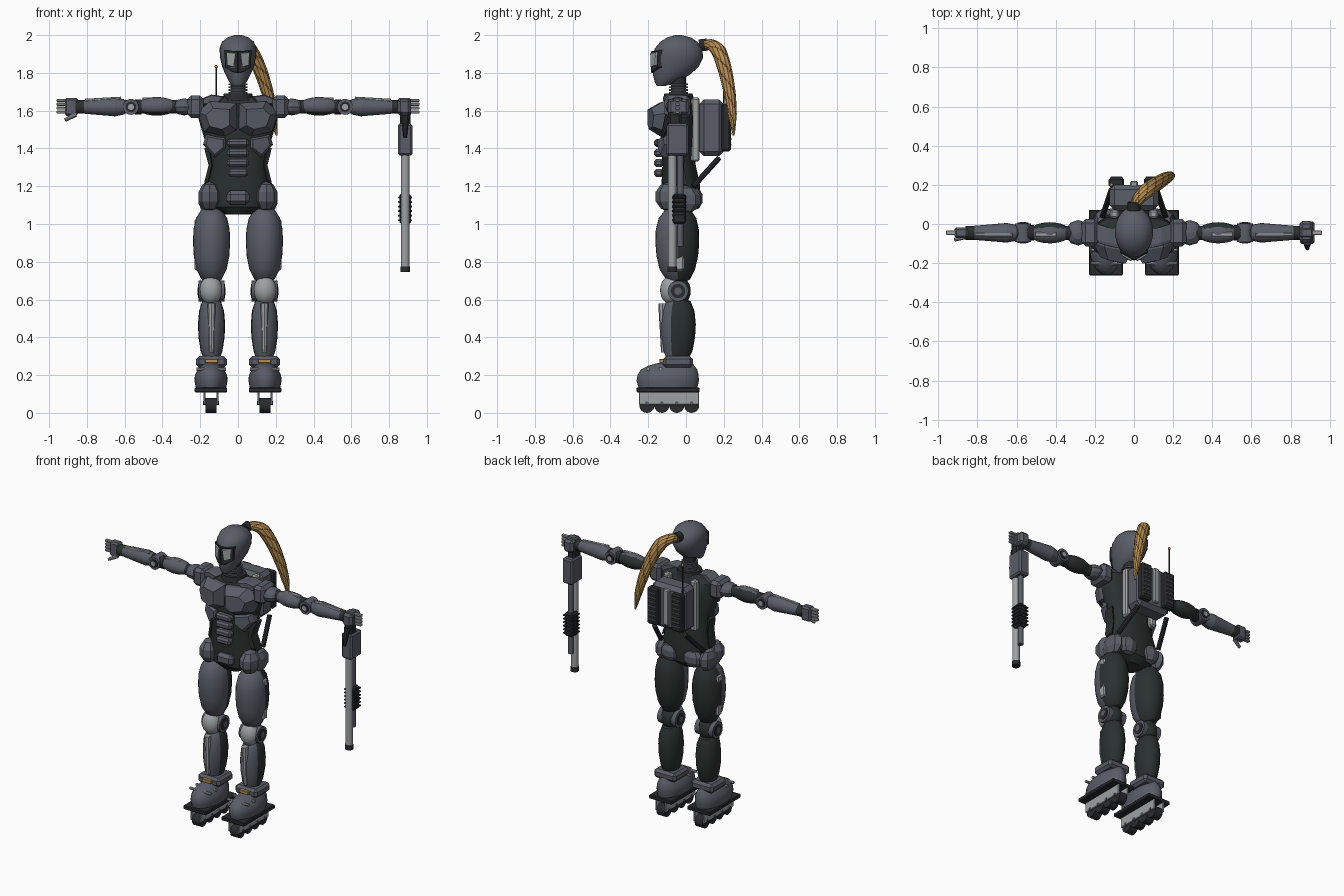
import bpy, bmesh, math
from mathutils import Matrix, Vector

cube = bpy.data.objects.get("Cube")
if cube:
    bpy.data.objects.remove(cube)


def material(name, r, g, b):
    m = bpy.data.materials.new(name)
    m.use_nodes = True
    m.diffuse_color = (r, g, b, 1)
    node = next(n for n in m.node_tree.nodes if n.type == 'BSDF_PRINCIPLED')
    node.inputs["Base Color"].default_value = (r, g, b, 1)
    node.inputs["Roughness"].default_value = 0.6
    return m


armour = material("armour grey", 0.1, 0.11, 0.135)
suit = material("suit dark green", 0.022, 0.03, 0.028)
light = material("light metal", 0.34, 0.36, 0.37)
rubber = material("black rubber", 0.022, 0.024, 0.027)
tan = material("tan", 0.48, 0.27, 0.08)
brown = material("brown", 0.13, 0.07, 0.025)


def finish(name, bm, mats, both=False, smooth=True, rule=None):
    """Turn a bmesh into an object, or into a left and right pair."""
    mats = mats if isinstance(mats, tuple) else (mats,)
    for side in ((1, -1) if both else (1,)):
        if side < 0:
            for v in bm.verts:
                v.co.x *= -1
        bmesh.ops.recalc_face_normals(bm, faces=bm.faces[:])
        for f in bm.faces:
            f.smooth = smooth
            if rule:
                f.material_index = int(rule(f.calc_center_median()))
        for e in bm.edges:
            e.smooth = e.calc_face_angle(0) < math.radians(35)
        label = name if not both else ("left_" if side > 0 else "right_") + name
        me = bpy.data.meshes.new(label)
        bm.to_mesh(me)
        for m in mats:
            me.materials.append(m)
        bpy.context.collection.objects.link(bpy.data.objects.new(label, me))
    bm.free()


def box(name, loc, size, mat, both=False, bevel=0.006, tilt=0):
    bm = bmesh.new()
    bmesh.ops.create_cube(bm, size=1, matrix=Matrix.Diagonal((*size, 1)))
    if bevel:
        bmesh.ops.bevel(bm, geom=bm.edges[:], offset=bevel, segments=1, affect='EDGES')
    bm.transform(Matrix.Translation(loc) @ Matrix.Rotation(tilt, 4, 'X'))
    finish(name, bm, mat, both, False)


def ball(name, loc, radii, mats, both=False, segs=24, rule=None):
    bm = bmesh.new()
    bmesh.ops.create_uvsphere(bm, u_segments=segs, v_segments=max(4, segs * 2 // 3), radius=1)
    bm.transform(Matrix.Translation(loc) @ Matrix.Diagonal((*radii, 1)))
    finish(name, bm, mats, both, segs > 10, rule)


def rod(name, a, b, r1, mat, both=False, r2=None, segs=20):
    a, b = Vector(a), Vector(b)
    bm = bmesh.new()
    turn = (b - a).to_track_quat('Z', 'Y').to_matrix().to_4x4()
    bmesh.ops.create_cone(bm, cap_ends=True, segments=segs, radius1=r1,
                          radius2=r1 if r2 is None else r2, depth=(b - a).length,
                          matrix=Matrix.Translation((a + b) / 2) @ turn)
    finish(name, bm, mat, both)


def skin(bm, rings):
    for lo, hi in zip(rings, rings[1:]):
        for k in range(len(lo)):
            j = (k + 1) % len(lo)
            bm.faces.new((lo[k], lo[j], hi[j], hi[k]))
    bm.faces.new(rings[0])
    bm.faces.new(rings[-1])


def loft(name, rows, mats, cx=0, both=False, power=1, rule=None, segs=28):
    """Stack rounded sections given as height, half width, front y and back y."""
    def bend(v):
        return math.copysign(abs(v) ** power, v)
    bm = bmesh.new()
    turns = [math.tau * k / segs for k in range(segs)]
    skin(bm, [[bm.verts.new((cx + w * bend(math.cos(t)),
                             (f + b) / 2 + (b - f) / 2 * bend(math.sin(t)), z))
               for t in turns] for z, w, f, b in rows])
    finish(name, bm, mats, both, True, rule)


def plate(name, outline, y, depth, bow, mat, inset=0.65, back=0.03):
    """Faceted armour plate, bowed around the body, as a mirrored pair."""
    bm = bmesh.new()
    mx = sum(p[0] for p in outline) / len(outline)
    mz = sum(p[1] for p in outline) / len(outline)
    rings = []
    for s, dy in ((1, back), (1, 0), (inset, -depth)):
        pts = [(mx + (x - mx) * s, mz + (z - mz) * s) for x, z in outline]
        rings.append([bm.verts.new((x, y + dy + bow * x * x, z)) for x, z in pts])
    skin(bm, rings)
    finish(name, bm, mat, True, False)


# Head, visor and neck
loft("head", [(1.73, .025, -.155, -.11), (1.75, .045, -.165, -.06), (1.79, .066, -.175, .02),
              (1.83, .083, -.18, .065), (1.88, .095, -.178, .09), (1.93, .098, -.165, .087),
              (1.965, .084, -.135, .06), (1.988, .055, -.1, .025), (2, .018, -.055, -.025)], armour)
plate("visor_frame", [(0, 1.915), (.072, 1.92), (.068, 1.83), (.03, 1.805), (0, 1.80)],
      -.182, .004, 8, rubber, .95, .02)
plate("visor_pane", [(.012, 1.905), (.062, 1.91), (.058, 1.84), (.022, 1.83)],
      -.187, .004, 8, light, .95, .01)
rod("neck_core", (0, -.04, 1.64), (0, -.04, 1.78), .04, rubber)
for i in range(4):
    z = 1.69 + i * .015
    rod("neck_ring", (0, -.04, z), (0, -.04, z + .009), .05, armour)
rod("collar", (0, -.04, 1.655), (0, -.04, 1.69), .083, rubber, r2=.075)

# Ponytail with a tie
path = [Vector(p) for p in ((0, .09, 1.945), (.02, .125, 1.95), (.065, .17, 1.92), (.115, .205, 1.82),
                            (.155, .23, 1.7), (.185, .245, 1.58), (.205, .253, 1.46))]
radii = (.022, .032, .04, .038, .033, .024, .002)
bm, rings, sides, steps = bmesh.new(), [], 24, 8
for i in range(len(path) - 1):
    a, b, c, d = (path[min(max(i + k, 0), len(path) - 1)] for k in (-1, 0, 1, 2))
    for s in range(steps):
        t = s / steps
        mid = .5 * (2 * b + (c - a) * t + (2 * a - 5 * b + 4 * c - d) * t * t
                    + (3 * b - a - 3 * c + d) * t ** 3)
        q = (c - b).lerp(d - c, t) if i < len(path) - 2 else c - b
        q = q.to_track_quat('Z', 'Y')
        r = radii[i] + (radii[i + 1] - radii[i]) * t
        rings.append([bm.verts.new(mid + q @ Vector((math.cos(math.tau * k / sides),
                     math.sin(math.tau * k / sides), 0)) * r * (1 if k % 2 else .93))
                      for k in range(sides)])
skin(bm, rings)
for n, f in enumerate(bm.faces):
    f.material_index = (n + n // sides) % 6 == 0
finish("ponytail", bm, (tan, brown), smooth=False)
rod("hair_tie", (0, .07, 1.945), (0, .112, 1.95), .032, rubber)

# Torso suit and chest armour
loft("torso_suit", [(1.05, .07, -.1, .02), (1.09, .145, -.13, .06), (1.2, .172, -.13, .075),
                    (1.32, .146, -.125, .05), (1.43, .172, -.135, .05), (1.56, .21, -.135, .05),
                    (1.64, .2, -.115, .04), (1.675, .1, -.09, .02)], suit, power=.85)
plate("chest_plate", [(.006, 1.64), (.15, 1.65), (.215, 1.59), (.18, 1.49), (.07, 1.465), (.006, 1.5)],
      -.145, .06, 1.2, armour, .6, .05)
plate("rib_plate", [(.065, 1.455), (.17, 1.475), (.185, 1.42), (.125, 1.35), (.065, 1.4)],
      -.14, .02, 1.6, armour, .75, .04)
plate("waist_plate", [(.15, 1.42), (.178, 1.4), (.155, 1.31), (.18, 1.21), (.155, 1.22), (.135, 1.31)],
      -.12, .01, 2, suit, .8, .06)
for i in range(4):
    box("abdomen_plate", (0, -.145, 1.27 + i * .053), (.115 - .008 * (i == 0), .05, .042), armour, bevel=.012)
plate("collar_plate", [(.07, 1.675), (.14, 1.685), (.19, 1.665), (.2, 1.63), (.1, 1.64)],
      -.115, .015, 1, armour, .8, .08)

# Hips
ball("hip_guard", (.15, -.085, 1.145), (.062, .08, .08), armour, True, 8)
ball("side_hip_guard", (.165, -.01, 1.13), (.045, .09, .075), armour, True, 8)
ball("rear_guard", (.085, .045, 1.135), (.07, .045, .062), armour, True, 8)
box("belt_plate", (0, -.13, 1.14), (.12, .06, .075), armour, bevel=.02)

# Backpack with vents, rails, struts and aerial
box("backpack", (0, .135, 1.51), (.25, .13, .3), armour, bevel=.025)
box("pack_spine", (0, .2, 1.52), (.04, .04, .24), light)
box("pack_vent", (.09, .212, 1.51), (.08, .05, .25), rubber, True, .01)
for i in range(7):
    box("vent_rib", (.09, .236, 1.42 + i * .03), (.06, .012, .012), armour, True, .003)
box("back_rail", (.1, .05, 1.5), (.045, .045, .34), light, True, .01)
rod("pack_strut", (.16, .04, 1.2), (.115, .175, 1.35), .015, rubber, True, segs=10)
rod("aerial", (-.115, .2, 1.64), (-.115, .2, 1.83), .005, rubber, segs=8)
ball("aerial_tip", (-.115, .2, 1.832), (.009, .009, .009), tan, segs=12)

# Arms
AY, AZ = -.045, 1.62
rod("arm_core", (.18, AY, AZ), (.86, AY, AZ), .036, suit, True)
box("shoulder_block", (.225, AY, AZ), (.085, .14, .12), armour, True, .02)
ball("shoulder_pad", (.285, AY, AZ), (.065, .065, .045), armour, True, 10)
ball("upper_arm", (.43, AY, AZ + .003), (.11, .054, .049), (armour, suit), True,
     rule=lambda c: c.y > AY + .025 or c.z < AZ - .025)
box("upper_arm_strip", (.45, AY - .008, AZ + .044), (.11, .022, .014), light, True, .003)
rod("upper_arm_cuff", (.51, AY, AZ), (.545, AY, AZ), .04, rubber, True)
rod("elbow_disc", (.567, AY - .048, AZ), (.567, AY + .048, AZ), .042, armour, True)
rod("elbow_ring", (.567, AY - .052, AZ), (.567, AY + .052, AZ), .028, rubber, True)
rod("elbow_pin", (.567, AY - .055, AZ), (.567, AY + .055, AZ), .016, light, True)
rod("forearm_bell", (.6, AY, AZ), (.65, AY, AZ), .04, armour, True, .05)
rod("forearm", (.65, AY, AZ), (.815, AY, AZ), .05, armour, True, .036)
rod("wrist", (.81, AY, AZ), (.855, AY, AZ), .035, rubber, True)
rod("forearm_strip", (.62, AY - .012, AZ + .044), (.81, AY - .01, AZ + .033), .01, light, True, segs=8)
box("palm", (.882, AY, AZ), (.07, .055, .095), armour, True, .01)
for i in range(4):
    box("finger", (.932, AY, 1.592 + i * .021), (.058, .024, .016), light, True, .004)
rod("right_thumb", (-.86, AY - .02, 1.58), (-.915, AY - .035, 1.55), .013, light, r2=.01, segs=10)

# Long gun hanging from the left hand
GX = .885
box("left_fist", (GX - .005, -.04, 1.62), (.07, .11, .085), armour, bevel=.015)
box("gun_grip", (GX, -.06, 1.555), (.055, .07, .1), rubber, bevel=.012)
rod("gun_lever", (GX, -.09, 1.57), (GX, -.125, 1.46), .022, rubber, r2=.01, segs=10)
box("gun_receiver", (GX, -.045, 1.447), (.076, .115, .17), armour, bevel=.01)
rod("gun_barrel", (GX, -.073, .765), (GX, -.073, 1.38), .023, light)
rod("gun_muzzle", (GX, -.073, .745), (GX, -.073, .775), .026, rubber)
rod("gun_lower_tube", (GX, -.03, .88), (GX, -.03, 1.38), .017, armour)
box("gun_foregrip", (GX, -.036, 1.08), (.062, .07, .16), rubber, bevel=.01)
for i in range(6):
    box("foregrip_rib", (GX, -.036, 1.02 + i * .024), (.074, .078, .01), rubber, bevel=.002)

# Legs
LX, LY = .14, -.045
loft("thigh", [(.69, .03, -.08, -.01), (.705, .052, -.105, .02), (.76, .08, -.14, .048),
               (.83, .094, -.156, .064), (.9, .098, -.162, .07), (.97, .096, -.16, .068),
               (1.03, .083, -.145, .055), (1.075, .055, -.11, .025), (1.09, .02, -.07, -.02)],
     (armour, suit), LX, True, rule=lambda c: c.y > LY - .005)
box("thigh_rail", (.215, -.035, .89), (.032, .05, .27), light, True, .008)
ball("knee_joint", (LX, -.035, .645), (.06, .06, .075), suit, True)
ball("knee_cap", (LX + .003, -.08, .65), (.06, .057, .075), light, True)
for label, half, r, mat in (("knee_disc", .068, .055, armour), ("knee_ring", .072, .038, rubber),
                            ("knee_pin", .075, .02, armour)):
    rod(label, (LX - half, -.042, .645), (LX + half, -.042, .645), r, mat, True, segs=24)
loft("shin", [(.28, .042, -.1, .01), (.33, .058, -.12, .035), (.4, .069, -.13, .048),
              (.47, .072, -.132, .052), (.54, .066, -.125, .045), (.59, .05, -.105, .025),
              (.61, .025, -.075, -.01)], (armour, suit), LX, True, rule=lambda c: c.y > LY - .03)
rod("shin_strip", (LX, -.12, .32), (LX, -.125, .58), .012, light, True, .022, 8)

# Boots and inline wheels
box("ankle_cuff", (LX, -.043, .27), (.165, .16, .06), armour, True, .016)
box("ankle_badge", (LX, -.126, .275), (.068, .03, .022), tan, True, .003)
loft("boot", [(.13, .08, -.25, .06), (.17, .088, -.262, .068), (.2, .085, -.257, .067),
              (.228, .07, -.24, .06), (.25, .052, -.2, .045), (.268, .035, -.13, .03)],
     armour, LX + .003, True)
for y in (-.2, -.135):
    rod("boot_buckle", (LX - .077, y, .232), (LX + .08, y, .232), .009, light, True, segs=8)
box("sole", (LX + .003, -.095, .122), (.172, .335, .026), rubber, True, .005)
for dx in (-.035, .035):
    box("wheel_frame", (LX + .003 + dx, -.09, .077), (.01, .32, .068), light, True, .003)
for i in range(4):
    y = -.207 + i * .079
    rod("wheel", (LX - .026, y, .04), (LX + .032, y, .04), .04, rubber, True, segs=24)
    rod("axle", (LX - .04, y, .052), (LX + .046, y, .052), .01, armour, True, segs=8)
